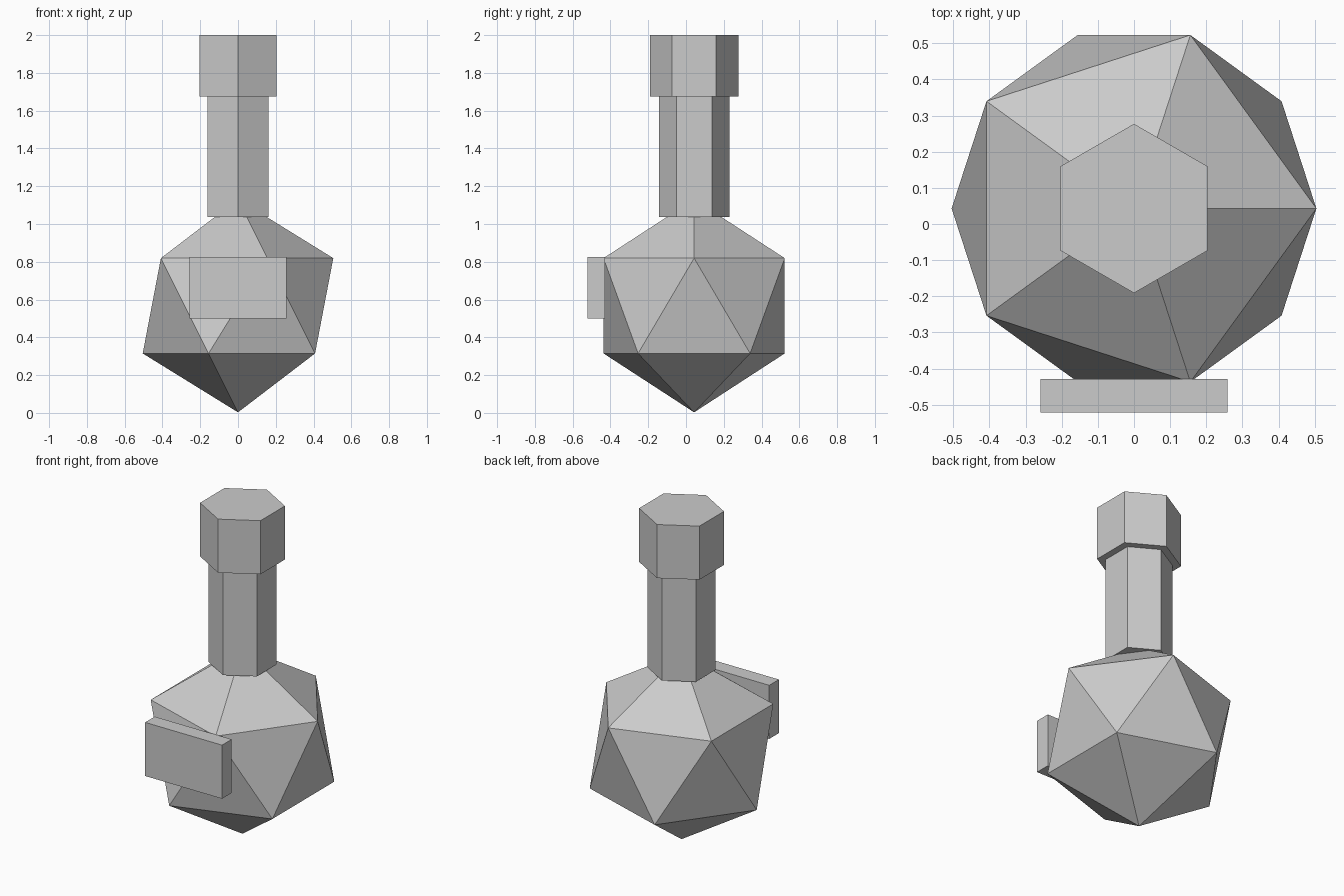
import bpy

if "Cube" in bpy.data.objects:
    bpy.data.objects.remove(bpy.data.objects["Cube"])

CY = 0.043  # shared axis of the flask, neck and cap


def hex_prism(name, radius, z0, z1):
    bpy.ops.mesh.primitive_cylinder_add(vertices=6, radius=radius, depth=z1 - z0,
                                        location=(0, CY, (z0 + z1) / 2))
    bpy.context.object.name = name


# Faceted flask body: a plain icosahedron standing on one point
R = 0.564
bpy.ops.mesh.primitive_ico_sphere_add(subdivisions=1, radius=R, location=(0, CY, R + 0.003))
bpy.context.object.name = "flask_body"

# Hexagonal neck and wider stopper
hex_prism("neck", 0.187, 1.036, 1.675)
hex_prism("stopper", 0.234, 1.675, 2.0)

# Flat label block on the front
bpy.ops.mesh.primitive_cube_add(size=1, location=(0, -0.475, 0.662))
label = bpy.context.object
label.name = "label"
label.scale = (0.516, 0.092, 0.325)
